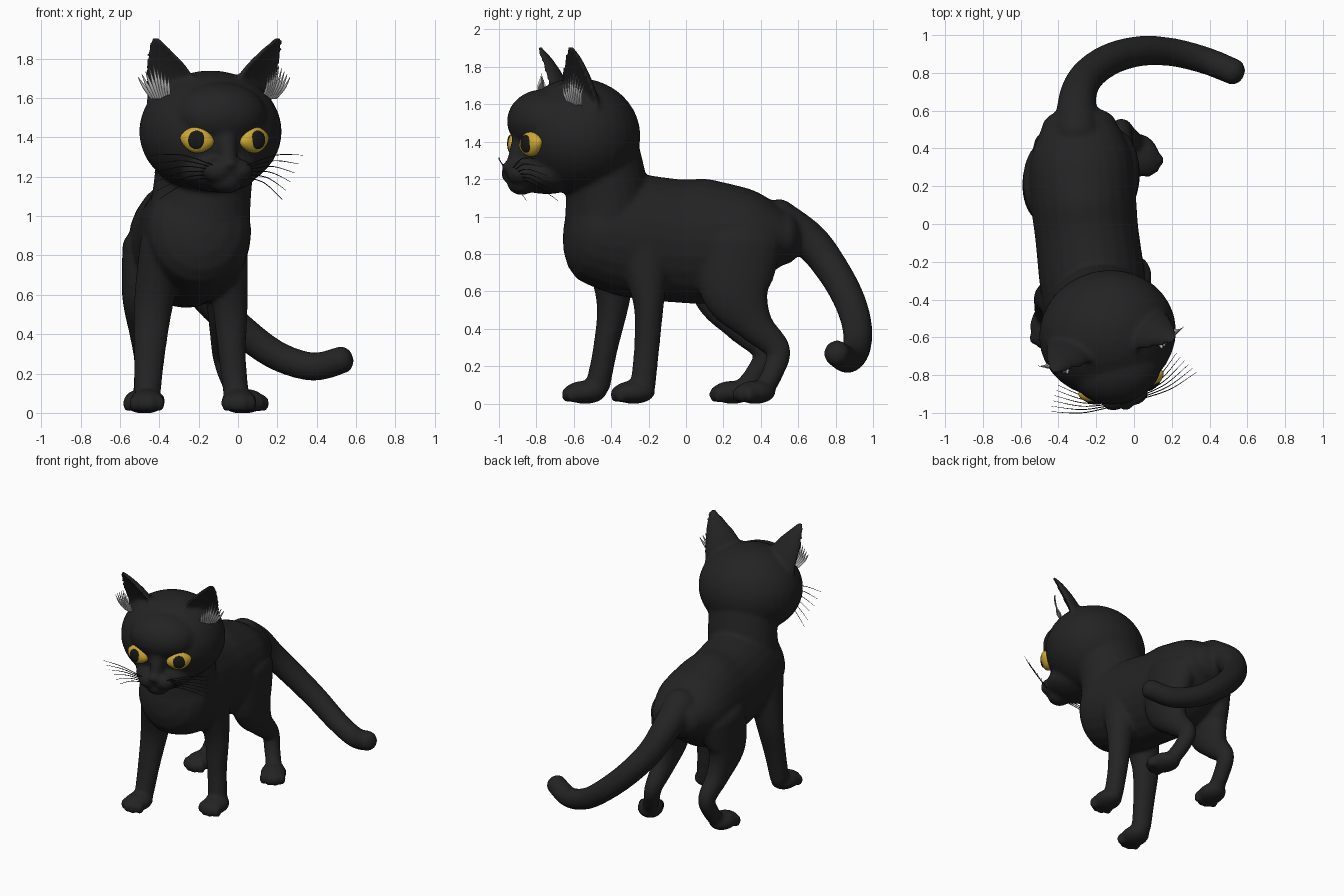
import bpy, bmesh, math
from mathutils import Matrix, Vector

cube = bpy.data.objects.get("Cube")
if cube:
    bpy.data.objects.remove(cube, do_unlink=True)


def material(name, rgb, rough=0.8):
    m = bpy.data.materials.new(name)
    m.use_nodes = True
    m.diffuse_color = (*rgb, 1)
    m.roughness = rough
    node = next(n for n in m.node_tree.nodes if n.type == 'BSDF_PRINCIPLED')
    node.inputs["Base Color"].default_value = (*rgb, 1)
    node.inputs["Roughness"].default_value = rough
    return m


BLACK = material("coat black", (0.017, 0.017, 0.017))
AMBER = material("eye amber", (0.60, 0.39, 0.035))
PUPIL = material("pupil black", (0.009, 0.009, 0.009))
GREY = material("ear hair grey", (0.50, 0.50, 0.50))

X, Y, Z = Vector((1, 0, 0)), Vector((0, 1, 0)), Vector((0, 0, 1))
I = Matrix.Identity(4)
HEAD = Matrix.Translation((-0.14, -0.58, 1.43)) @ Matrix.Rotation(math.radians(15), 4, 'Z')


def spline(pts, steps=6):
    """Catmull-Rom through points that also carry their two radii."""
    p = [pts[0]] + list(pts) + [pts[-1]]
    out = []
    for k in range(1, len(p) - 2):
        for j in range(steps):
            t = j / steps
            out.append([0.5 * (2 * b + (c - a) * t + (2 * a - 5 * b + 4 * c - d) * t * t
                               + (3 * b - a - 3 * c + d) * t ** 3)
                        for a, b, c, d in zip(p[k - 1], p[k], p[k + 1], p[k + 2])])
    return out + [list(pts[-1])]


def tube(bm, pts, ref, mat=I, dent=1.0, cap=0.8, n=24):
    """Rounded limb: each point is x, y, z, half width, half depth along ref."""
    rows = spline(pts)
    pos = [Vector(r[:3]) for r in rows]
    rings = []
    last = len(rows) - 1
    for i, r in enumerate(rows):
        t = (pos[min(i + 1, last)] - pos[max(i - 1, 0)]).normalized()
        item = (pos[i], t, r[3], r[4])
        ends = []
        if i in (0, last):
            sign = -1 if i == 0 else 1
            for q in (0.35, 0.7, 1.05, 1.4):
                ends.append((pos[i] + t * sign * cap * min(r[3:]) * math.sin(q), t,
                             r[3] * math.cos(q), r[4] * math.cos(q)))
        rings += ends[::-1] + [item] if i == 0 else [item] + ends
    loops = []
    for c, t, a, b in rings:
        side = t.cross(ref).normalized()
        other = side.cross(t)
        loop = []
        for k in range(n):
            q = 2 * math.pi * k / n
            v = b * math.sin(q)
            loop.append(bm.verts.new(mat @ (c + side * a * math.cos(q) + other * (v * dent if v > 0 else v))))
        loops.append(loop)
    for u, w in zip(loops, loops[1:]):
        for k in range(n):
            bm.faces.new((u[k], u[(k + 1) % n], w[(k + 1) % n], w[k]))
    bm.faces.new(loops[0][::-1])
    bm.faces.new(loops[-1])


def ball(bm, centre, radii, mat=I):
    m = mat @ Matrix.Translation(centre) @ Matrix.Diagonal((*radii, 1))
    return bmesh.ops.create_uvsphere(bm, u_segments=32, v_segments=20, radius=1, matrix=m)["verts"]


def finish(bm, name, mat):
    bmesh.ops.recalc_face_normals(bm, faces=bm.faces)
    for f in bm.faces:
        f.smooth = True
    me = bpy.data.meshes.new(name)
    bm.to_mesh(me)
    bm.free()
    me.materials.append(mat)
    ob = bpy.data.objects.new(name, me)
    bpy.context.scene.collection.objects.link(ob)
    return ob


coat = bmesh.new()

# Torso and neck
tube(coat, [(-.2, -.47, .93, .27, .30), (-.22, -.3, .9, .28, .33), (-.25, -.05, .87, .275, .33),
            (-.27, .15, .87, .28, .33), (-.28, .35, .89, .27, .26), (-.29, .52, .89, .2, .15)], Z, cap=.68)
tube(coat, [(-.2, -.42, .95, .26, .23), (-.18, -.425, 1.15, .25, .22), (-.16, -.47, 1.35, .25, .22)], Y)

# Tail
tube(coat, [(-.3, .48, .98, .12, .12), (-.3, .66, .87, .1, .1), (-.25, .78, .72, .09, .09),
            (-.13, .87, .56, .085, .085), (.03, .915, .41, .08, .08), (.2, .91, .29, .075, .075),
            (.38, .865, .235, .072, .072), (.53, .805, .27, .07, .07)], Z)

# Legs, each ending in a paw with four toes
LEGS = [
    ([(-.06, -.23, .85, .11, .16), (-.04, -.2, .55, .09, .085), (-.03, -.21, .3, .07, .068),
      (-.01, -.23, .1, .065, .068)], (.005, -.28), 0),
    ([(-.38, -.4, .85, .12, .16), (-.43, -.39, .55, .1, .09), (-.45, -.43, .3, .08, .066),
      (-.46, -.47, .1, .067, .066)], (-.46, -.54), -3),
    ([(-.11, .27, .85, .14, .24), (-.07, .27, .6, .10, .19), (-.07, .37, .42, .075, .1),
      (-.07, .49, .29, .06, .068), (-.04, .47, .18, .055, .058), (.01, .42, .08, .055, .055)], (.04, .37), 30),
    ([(-.45, .22, .83, .14, .23), (-.49, .21, .6, .1, .18), (-.48, .3, .42, .075, .1),
      (-.47, .42, .28, .06, .065), (-.475, .38, .17, .055, .058), (-.48, .31, .08, .055, .055)], (-.49, .25), -5),
]
for path, (px, py), turn in LEGS:
    tube(coat, path, Y)
    paw = Matrix.Translation((px, py, .06)) @ Matrix.Rotation(math.radians(turn), 4, 'Z')
    ball(coat, (0, 0, 0), (.09, .115, .062), paw)
    for k in (-1.5, -.5, .5, 1.5):
        ball(coat, (k * .042, -.095 + .012 * k * k, -.012), (.028, .034, .044), paw)

# Skull, forehead, jaw, bridge, nose and chin
ball(coat, (0, 0, 0), (.365, .335, .31), HEAD)
ball(coat, (0, -.19, .08), (.24, .19, .17), HEAD)
ball(coat, (0, -.17, -.2), (.2, .2, .11), HEAD)
tube(coat, [(0, -.3, .02, .06, .05), (0, -.34, -.14, .045, .05)], Y, HEAD)
ball(coat, (0, -.39, -.165), (.04, .03, .027), HEAD)
ball(coat, (0, -.31, -.255), (.085, .075, .06), HEAD)

# Cheek pads, ears, eyes, ear hair and whiskers are mirrored across the head
for s, label in ((1, "left"), (-1, "right")):
    ball(coat, (s * .055, -.34, -.2), (.075, .065, .06), HEAD)

    facing = Vector((s * .5, -.87, 0))
    wide = Vector((s * .87, .5, 0))
    tube(coat, [(s * .2, -.05, .16, .155, .09), (s * .25, -.08, .28, .12, .08),
                (s * .3, -.11, .39, .07, .055), (s * .325, -.13, .455, .035, .03)],
         facing, HEAD, dent=-.3)

    # Almond eye, inner corner lower
    socket = (HEAD @ Matrix.Translation((s * .15, -.298, -.042))
              @ Matrix.Rotation(s * math.radians(22), 4, 'Z') @ Matrix.Rotation(-s * math.radians(9), 4, 'Y'))
    eye = bmesh.new()
    ball(eye, (0, 0, 0), (.088, .045, .068))
    for v in eye.verts:
        v.co.z *= 1 - .3 * (v.co.x / .088) ** 2
    eye.transform(socket)
    finish(eye, label + "_eye", AMBER)
    pupil = bmesh.new()
    ball(pupil, (0, -.034, 0), (.044, .015, .047), socket)
    finish(pupil, label + "_pupil", PUPIL)

    # Hair tufts fanning out of the ear opening
    hair = bmesh.new()
    for k in range(9):
        f = k / 8 - .5
        root = Vector((s * .25, -.07, .17)) + wide * (.02 + f * .09) + facing * .035
        tip = root + Vector((s * .045, -.02, .165 - .12 * abs(f))) + wide * f * .07
        mid = (root + tip) / 2 + facing * .012
        tube(hair, [(*root, .010, .005), (*mid, .009, .004), (*tip, .002, .001)], facing, HEAD, n=6)
    finish(hair, label + "_ear_hair", GREY)

    whiskers = bmesh.new()
    for k in range(6):
        root = Vector((s * .09, -.38 + .008 * k, -.17 - .012 * k))
        tip = Vector((s * (.40 - .015 * k), -.32 + .025 * k, -.12 - .045 * k))
        mid = (root + tip) / 2 + Vector((0, -.02, .025))
        tube(whiskers, [(*root, .003, .003), (*mid, .0025, .0025), (*tip, .001, .001)], Z, HEAD, n=5)
    finish(whiskers, label + "_whiskers", BLACK)

# Fuse all coat volumes into one soft skin
skin = finish(coat, "body_coat", BLACK)
fuse = skin.modifiers.new("fuse", 'REMESH')
fuse.mode = 'VOXEL'
fuse.voxel_size = 0.014
fuse.use_smooth_shade = True
soft = skin.modifiers.new("soften", 'SMOOTH')
soft.factor = 0.5
soft.iterations = 7
